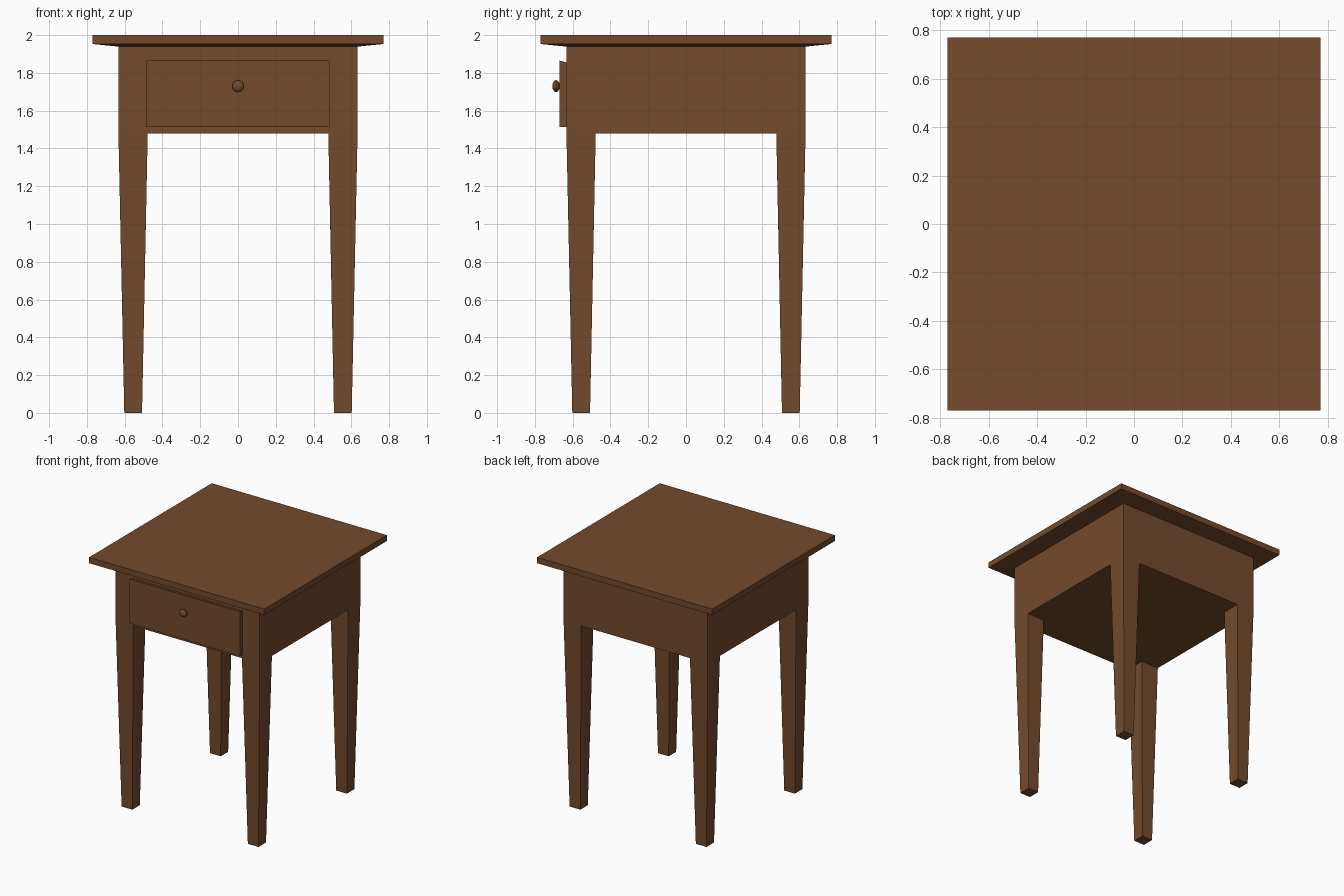
import bpy, bmesh, math
from mathutils import Matrix

if "Cube" in bpy.data.objects:
    bpy.data.objects.remove(bpy.data.objects["Cube"])

wood = bpy.data.materials.new("brown_wood")
wood.diffuse_color = (0.175, 0.069, 0.025, 1)
wood.use_nodes = True
wood.node_tree.nodes["Principled BSDF"].inputs["Base Color"].default_value = wood.diffuse_color


def finish(name, bm):
    bmesh.ops.recalc_face_normals(bm, faces=bm.faces)
    mesh = bpy.data.meshes.new(name)
    bm.to_mesh(mesh)
    bm.free()
    mesh.materials.append(wood)
    ob = bpy.data.objects.new(name, mesh)
    bpy.context.collection.objects.link(ob)
    return ob


def loft(name, sections):
    """Join rectangular sections (x0, x1, y0, y1, z) from bottom to top."""
    bm = bmesh.new()
    rings = [[bm.verts.new(p) for p in ((x0, y0, z), (x1, y0, z), (x1, y1, z), (x0, y1, z))]
             for x0, x1, y0, y1, z in sections]
    bm.faces.new(rings[0])
    bm.faces.new(rings[-1])
    for a, b in zip(rings, rings[1:]):
        for i in range(4):
            j = (i + 1) % 4
            bm.faces.new((a[i], a[j], b[j], b[i]))
    return finish(name, bm)


# Table top with a shallow chamfered underside
loft("table_top", [(-h, h, -h, h, z) for h, z in ((0.62, 1.938), (0.77, 1.953), (0.77, 2.0))])

# Closed drawer case
B = 0.633
loft("case", [(-B, B, -B, B, 1.48), (-B, B, -B, B, 1.94)])

# Four tapered legs
for sx, side in ((-1, "left"), (1, "right")):
    for sy, end in ((-1, "front"), (1, "back")):
        loft(f"{end}_{side}_leg",
             [(sx * i, sx * o, sy * i, sy * o, z) for i, o, z in ((0.508, 0.602, 0), (0.478, B, 1.48))])

# Drawer front, its top edge sloping slightly down to the case
drawer = loft("drawer_front", [(-0.485, 0.485, -0.67, -B, 1.513), (-0.485, 0.485, -0.67, -B, 1.865)])
for v in drawer.data.vertices:
    if v.co.y > -0.65 and v.co.z > 1.7:
        v.co.z = 1.856

# Flattened round knob
bm = bmesh.new()
bmesh.ops.create_uvsphere(bm, u_segments=10, v_segments=6, radius=0.032)
bmesh.ops.transform(bm, verts=bm.verts, matrix=Matrix.Translation((0, -0.688, 1.73))
                    @ Matrix.Diagonal((1, 0.62, 1, 1)) @ Matrix.Rotation(math.pi / 2, 4, 'X'))
finish("drawer_knob", bm)
